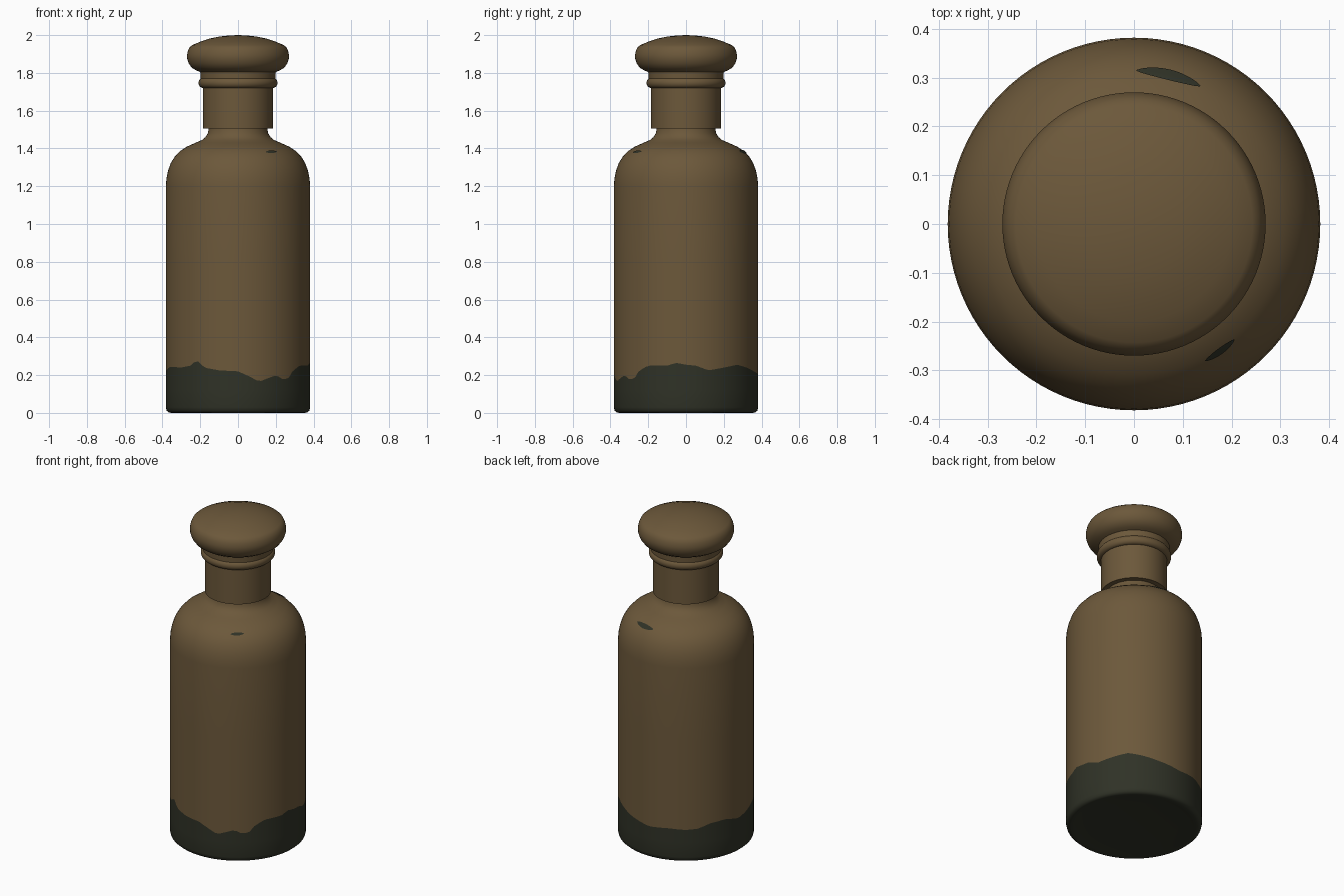
import bpy, bmesh, math

if "Cube" in bpy.data.objects:
    bpy.data.objects.remove(bpy.data.objects["Cube"])

SEG = 96


def material(name, rgb):
    m = bpy.data.materials.new(name)
    m.diffuse_color = (*rgb, 1)
    m.use_nodes = True
    m.node_tree.nodes["Principled BSDF"].inputs["Base Color"].default_value = m.diffuse_color
    return m


BROWN = material("brown_glaze", (0.150, 0.098, 0.043))
DARK = material("dark_green", (0.029, 0.032, 0.020))


def finish(bm, name, mats):
    bmesh.ops.recalc_face_normals(bm, faces=bm.faces)
    me = bpy.data.meshes.new(name)
    bm.to_mesh(me)
    bm.free()
    for m in mats:
        me.materials.append(m)
    ob = bpy.data.objects.new(name, me)
    bpy.context.collection.objects.link(ob)
    bpy.ops.object.select_all(action='DESELECT')
    ob.select_set(True)
    bpy.context.view_layer.objects.active = ob
    bpy.ops.object.shade_smooth_by_angle(angle=math.radians(38))
    return ob


def lathe(name, profile, mats, dark_rows=0, closed=False):
    """Spin (radius, height) points; height may be a function of the angle."""
    bm = bmesh.new()
    rows = []
    for r, z in profile:
        if r == 0:
            rows.append([bm.verts.new((0, 0, z))] * SEG)
            continue
        row = []
        for i in range(SEG):
            a = 2 * math.pi * i / SEG
            h = z(math.degrees(a)) if callable(z) else z
            row.append(bm.verts.new((r * math.cos(a), r * math.sin(a), h)))
        rows.append(row)
    pairs = list(zip(rows, rows[1:]))
    if closed:
        pairs.append((rows[-1], rows[0]))
    for k, (lo, hi) in enumerate(pairs):
        for i in range(SEG):
            j = (i + 1) % SEG
            quad = list(dict.fromkeys((lo[i], lo[j], hi[j], hi[i])))
            f = bm.faces.new(quad)
            f.material_index = 1 if k < dark_rows else 0
    return finish(bm, name, mats)


# Ragged upper edge of the dark base: (angle in degrees, height)
EDGE = [(0, .255), (8, .25), (18, .225), (32, .24), (45, .255), (57, .24),
        (70, .22), (92, .195), (110, .205), (125, .2), (135, .205), (146, .23),
        (160, .235), (175, .21), (188, .225), (200, .245), (218, .24),
        (229, .25), (235, .28), (242, .24), (255, .225), (270, .22),
        (280, .19), (287, .165), (293, .18), (302, .2), (309, .175),
        (315, .187), (319, .22), (328, .25), (345, .25), (352, .265),
        (360, .255)]


def interp(points, x):
    for (x0, y0), (x1, y1) in zip(points, points[1:]):
        if x0 <= x <= x1:
            return y0 + (y1 - y0) * (x - x0) / (x1 - x0)
    return points[-1][1]


# Body: dark dipped base, straight wall, round shoulder, short neck
SHOULDER = [(.382, 1.20), (.379, 1.24), (.371, 1.28), (.357, 1.32),
            (.336, 1.355), (.308, 1.385), (.27, 1.41), (.225, 1.43),
            (.19, 1.445), (.172, 1.46), (.16, 1.48), (.154, 1.51)]
base = [(0, .012), (.25, .010), (.335, .004), (.355, 0), (.368, .003),
        (.378, .012), (.382, .03), (.382, .12)]
lathe("body",
      base + [(.382, lambda a: interp(EDGE, a)), (.382, .33), (.382, .75)]
      + SHOULDER + [(.154, 1.56)],
      [BROWN, DARK], dark_rows=len(base))

# Collar sleeve around the neck, open below
lathe("collar_sleeve", [(.150, 1.505), (.185, 1.505), (.185, 1.74), (.150, 1.74)],
      [BROWN], closed=True)

# Rounded ring at the top of the collar
ring = [(.185 + .024 * math.cos(t), 1.747 + .027 * math.sin(t))
        for t in (math.radians(-90 + 20 * k) for k in range(10))]
lathe("collar_ring", [(.15, 1.72)] + ring + [(.15, 1.774)], [BROWN], closed=True)

# Stopper: stem, bulging rim and low dome
lathe("stopper",
      [(0, 1.76), (.198, 1.76), (.200, 1.805), (.222, 1.813), (.245, 1.828),
       (.261, 1.85), (.269, 1.875), (.270, 1.895), (.265, 1.918),
       (.256, 1.936), (.243, 1.947), (.20, 1.965), (.15, 1.982),
       (.10, 1.992), (.05, 1.998), (0, 2.0)], [BROWN])


# Small dark scuffs lying on the shoulder, tapered at both ends
def scuff(name, start, end, width, n=14):
    heights = sorted(SHOULDER)
    bm = bmesh.new()
    rows = []
    for i in range(n + 1):
        t = i / n
        a = math.atan2(start[1], start[0]) * (1 - t) + math.atan2(end[1], end[0]) * t
        r = math.hypot(*start) * (1 - t) + math.hypot(*end) * t
        w = width * (.08 + math.sin(math.pi * t) ** .7 if 0 < t < 1 else .08) / 2
        row = []
        for s in (-1, -.5, 0, .5, 1):
            q = r + s * w
            row.append(bm.verts.new(((q + .002) * math.cos(a), (q + .002) * math.sin(a),
                                     interp(heights, q) + .003)))
        rows.append(row)
    for lo, hi in zip(rows, rows[1:]):
        for k in range(4):
            bm.faces.new((lo[k], hi[k], hi[k + 1], lo[k + 1]))
    ob = finish(bm, name, [DARK])
    if ob.data.polygons[0].normal.z < 0:
        ob.data.flip_normals()


scuff("back_scuff", (.005, .313), (.135, .281), .02)
scuff("front_scuff", (.145, -.279), (.205, -.235), .012)
